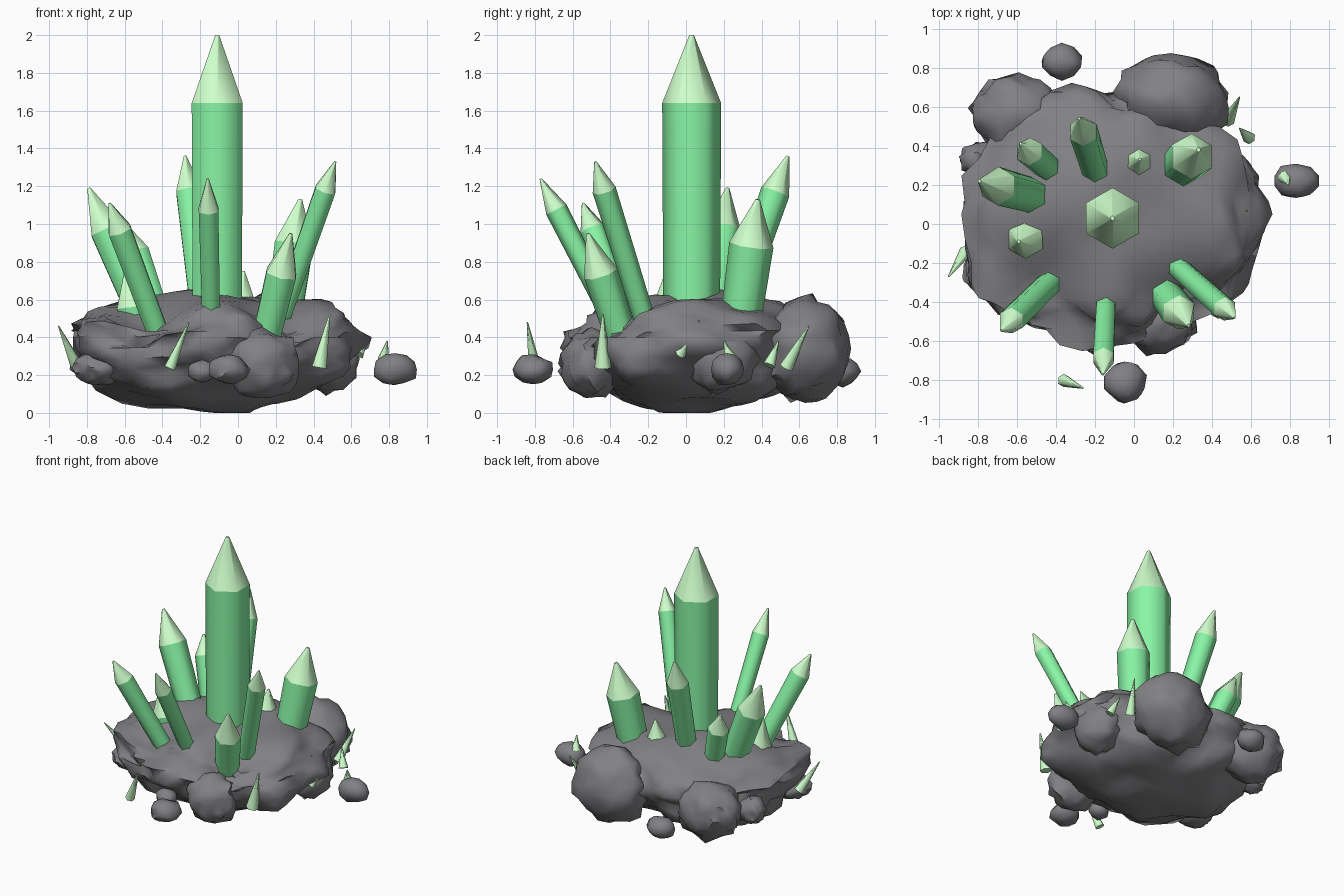
import bpy, bmesh, math, random
from mathutils import Vector, noise

if "Cube" in bpy.data.objects:
    bpy.data.objects.remove(bpy.data.objects["Cube"])


def material(name, rgb):
    m = bpy.data.materials.new(name)
    m.diffuse_color = (*rgb, 1)
    m.use_nodes = True
    m.node_tree.nodes["Principled BSDF"].inputs["Base Color"].default_value = m.diffuse_color
    return m


BODY = material("crystal_green", (0.25, 0.92, 0.38))
TIP = material("crystal_light", (0.62, 1.0, 0.60))
STONE = material("dark_stone", (0.22, 0.22, 0.235))


def finish(bm, name, mats):
    bmesh.ops.recalc_face_normals(bm, faces=bm.faces)
    me = bpy.data.meshes.new(name)
    bm.to_mesh(me)
    bm.free()
    for m in mats:
        me.materials.append(m)
    ob = bpy.data.objects.new(name, me)
    bpy.context.collection.objects.link(ob)
    return ob


def spike(name, base, tip, rings, sides=6, mats=(BODY, TIP)):
    """Hexagonal prism; rings = (fraction along axis, radius), last band uses last material."""
    base, tip = Vector(base), Vector(tip)
    axis = tip - base
    rot = Vector((0, 0, 1)).rotation_difference(axis)
    bm = bmesh.new()
    loops = []
    for t, r in rings:
        loops.append([bm.verts.new(base + axis * t + rot @ Vector((
            r * math.cos(math.tau * i / sides + math.pi / 2),
            r * math.sin(math.tau * i / sides + math.pi / 2), 0))) for i in range(sides)])
    for k in range(len(loops) - 1):
        for i in range(sides):
            j = (i + 1) % sides
            f = bm.faces.new((loops[k][i], loops[k][j], loops[k + 1][j], loops[k + 1][i]))
            f.material_index = len(mats) - 1 if k == len(loops) - 2 else 0
            f.smooth = True
    bm.faces.new(loops[0])
    bm.faces.new(loops[-1]).material_index = len(mats) - 1
    # crisp rings, soft long edges
    for loop in loops:
        for i in range(sides):
            bm.edges.get((loop[i], loop[(i + 1) % sides])).smooth = False
    return finish(bm, name, mats)


def rock(name, centre, size, seed, rough, freq, outline=None, dents=(), subdiv=3, jag=0.0):
    """Lumpy stone; size = (rx, ry, up, down), outline = radii around z in even steps,
    dents = (x, y, radius, depth), jag = height of scattered pointed bumps."""
    bm = bmesh.new()
    bmesh.ops.create_icosphere(bm, subdivisions=subdiv, radius=1)
    rng = random.Random(seed)
    off = Vector((seed * 7.3, seed * 3.1, seed * 5.7))
    for v in bm.verts:
        d = v.co.normalized()
        n = noise.noise(d * freq + off) + 0.6 * noise.noise(d * freq * 2.1 + off)
        bump = jag * rng.uniform(0.5, 1) if rng.random() < 0.14 else 0
        k = 1 + rough * n + bump
        rx, ry = size[0], size[1]
        if outline:
            a = (math.atan2(d.y, d.x) % math.tau) / math.tau * len(outline)
            i, f = int(a) % len(outline), a % 1
            rx = ry = outline[i] * (1 - f) + outline[(i + 1) % len(outline)] * f
        h = size[2] if d.z > 0 else size[3]
        v.co = Vector(centre) + Vector((d.x * rx * k, d.y * ry * k,
                                        d.z * h * (1 + rough * n * 0.7 + bump)))
        if d.z > 0:
            for x, y, r, depth in dents:
                v.co.z -= depth * math.exp(-((v.co.x - x) ** 2 + (v.co.y - y) ** 2) / r ** 2)
        v.co.z = max(v.co.z, 0)
    for f in bm.faces:
        f.smooth = True
    ob = finish(bm, name, [STONE])
    bpy.context.view_layer.objects.active = ob
    ob.select_set(True)
    bpy.ops.object.shade_smooth_by_angle(angle=math.radians(60))
    ob.select_set(False)


# Main rock mass, dented where crystals leave it low
rock("rock_base", (-0.1, 0.05, 0.4), (0.75, 0.65, 0.255, 0.4), 1, 0.14, 2.6,
     (0.77, 0.70, 0.61, 0.59, 0.71, 0.74, 0.79, 0.80, 0.68, 0.64, 0.62, 0.75),
     ((-0.47, -0.33, 0.22, 0.15), (0.25, -0.32, 0.2, 0.11), (0.06, 0.03, 0.18, 0.07)), subdiv=4)

# Boulders around it and loose stones
boulders = [
    ((0.19, 0.63, 0.34), (0.28, 0.235, 0.26, 0.27)),
    ((-0.59, 0.56, 0.32), (0.235, 0.195, 0.20, 0.22)),
    ((0.13, -0.50, 0.26), (0.18, 0.16, 0.18, 0.18)),
    ((0.48, 0.19, 0.28), (0.16, 0.17, 0.17, 0.17)),
    ((-0.74, -0.23, 0.24), (0.13, 0.13, 0.085, 0.09)),
    ((-0.79, 0.33, 0.28), (0.10, 0.085, 0.10, 0.10)),
]
for i, (c, s) in enumerate(boulders):
    rock(f"boulder_{i + 1}", c, s, i + 2, 0.20, 3.3, jag=0.14)
loose = [
    ((-0.05, -0.81, 0.23), (0.11, 0.105, 0.08, 0.08)),
    ((0.83, 0.22, 0.23), (0.12, 0.085, 0.09, 0.085)),
    ((-0.37, 0.83, 0.22), (0.105, 0.09, 0.08, 0.08)),
    ((-0.19, -0.60, 0.22), (0.08, 0.07, 0.06, 0.06)),
]
for i, (c, s) in enumerate(loose):
    rock(f"loose_stone_{i + 1}", c, s, i + 12, 0.18, 2.2, subdiv=2, jag=0.06)

# Crystals: base, tip, shoulder radius, shoulder fraction
spike("main_crystal", (-0.11, 0.03, 0.45), (-0.11, 0.03, 2.0),
      [(0, 0.15), (0.768, 0.156), (1, 0.012)])
crystals = [
    ((-0.18, 0.22, 0.45), (-0.28, 0.54, 1.36), 0.078, 0.79),
    ((0.23, 0.28, 0.42), (0.33, 0.38, 1.13), 0.118, 0.66),
    ((0.19, -0.19, 0.40), (0.515, -0.48, 1.33), 0.063, 0.84),
    ((0.14, -0.33, 0.36), (0.28, -0.52, 0.95), 0.092, 0.64),
    ((-0.14, -0.35, 0.42), (-0.16, -0.77, 1.24), 0.06, 0.80),
    ((-0.40, -0.27, 0.36), (-0.68, -0.545, 1.11), 0.07, 0.81),
    ((-0.46, 0.13, 0.42), (-0.79, 0.22, 1.19), 0.10, 0.71),
    ((-0.40, 0.25, 0.45), (-0.58, 0.41, 0.98), 0.075, 0.75),
]
for i, (b, t, r, s) in enumerate(crystals):
    spike(f"crystal_{i + 1}", b, t, [(0, r * 0.9), (s, r), (1, r * 0.1)])

# Stubby tips poking out of the rock
for i, (b, t, r) in enumerate([((0.02, 0.31, 0.48), (0.03, 0.33, 0.75), 0.075),
                               ((-0.53, -0.07, 0.42), (-0.59, -0.09, 0.77), 0.10)]):
    spike(f"stub_crystal_{i + 1}", b, t, [(0, r * 0.9), (0.42, r), (1, r * 0.1)])

# Small shards: base, tip, radius
shards = [
    ((-0.36, -0.80, 0.24), (-0.26, -0.84, 0.48), 0.034),
    ((0.43, -0.44, 0.24), (0.485, -0.44, 0.52), 0.045),
    ((0.48, 0.53, 0.24), (0.54, 0.65, 0.46), 0.036),
    ((0.59, 0.44, 0.25), (0.54, 0.49, 0.38), 0.034),
    ((0.77, 0.24, 0.28), (0.79, 0.20, 0.38), 0.035),
    ((-0.86, -0.14, 0.26), (-0.95, -0.27, 0.46), 0.034),
    ((0.55, 0.05, 0.41), (0.58, 0.07, 0.49), 0.025),
    ((0.64, -0.03, 0.31), (0.68, 0.01, 0.37), 0.03),
]
for i, (b, t, r) in enumerate(shards):
    spike(f"shard_{i + 1}", b, t, [(0, r), (1, r * 0.1)], mats=(TIP,))
